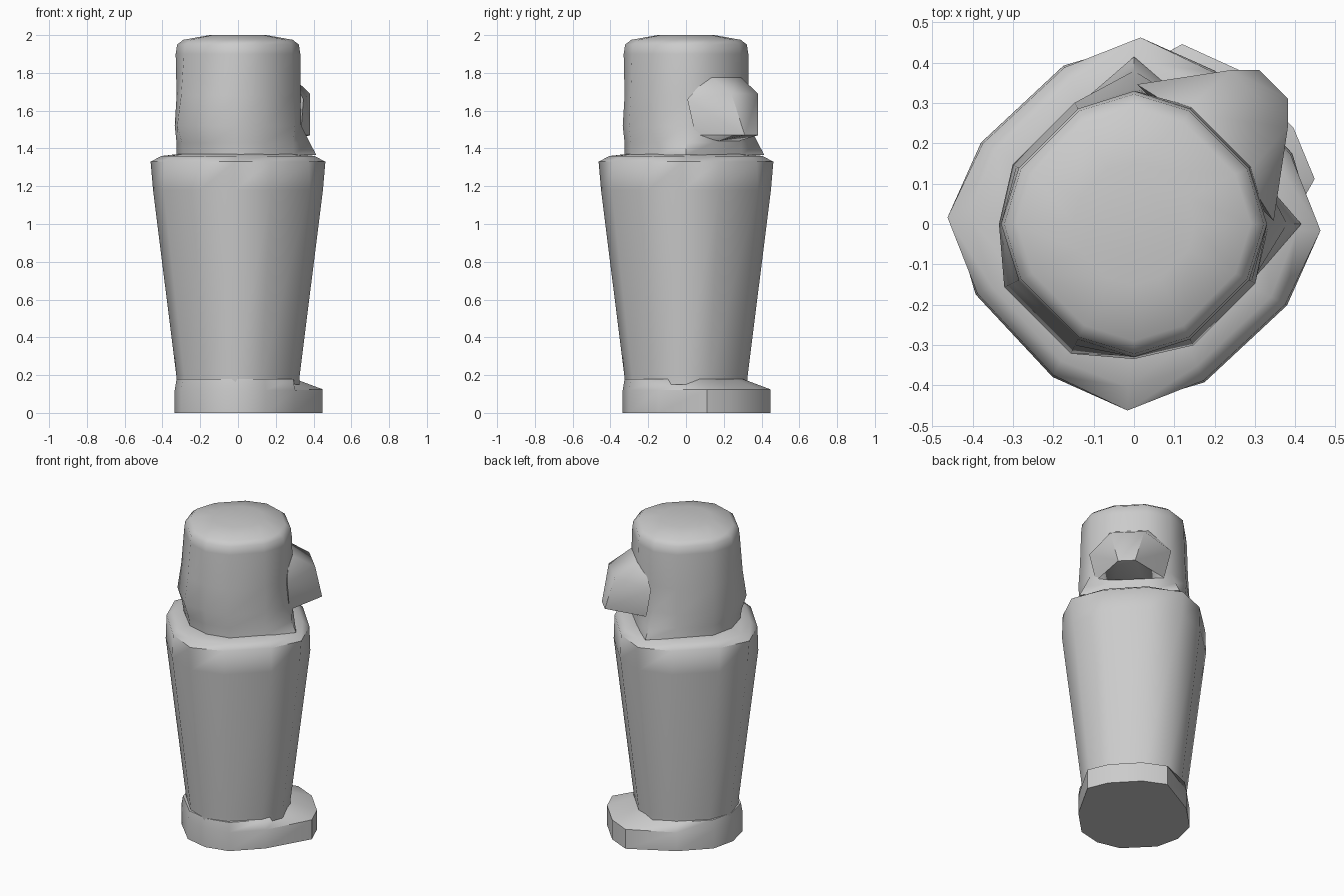
import bpy, bmesh, math
from mathutils import Vector

cube = bpy.data.objects.get("Cube")
if cube:
    bpy.data.objects.remove(cube)

stone = bpy.data.materials.new("grey stone")
stone.use_nodes = True
GREY = (0.6, 0.6, 0.6, 1)
stone.diffuse_color = GREY
stone.node_tree.nodes["Principled BSDF"].inputs["Base Color"].default_value = GREY

# Twelve slightly squared-off directions shared by the round parts
ANGLES = [q * 90 + a for q in range(4) for a in (0, 26, 64)]


def finish(name, bm, angle):
    bmesh.ops.recalc_face_normals(bm, faces=bm.faces)
    mesh = bpy.data.meshes.new(name)
    bm.to_mesh(mesh)
    bm.free()
    mesh.materials.append(stone)
    obj = bpy.data.objects.new(name, mesh)
    bpy.context.collection.objects.link(obj)
    bpy.ops.object.select_all(action='DESELECT')
    obj.select_set(True)
    bpy.context.view_layer.objects.active = obj
    bpy.ops.object.shade_smooth_by_angle(angle=math.radians(angle))
    return obj


def loft(name, rings, angles=ANGLES, twist=0, angle=50):
    """Skin a stack of rings; each ring maps an angle to (radius, z)."""
    bm = bmesh.new()
    loops = []
    for ring in rings:
        loop = []
        for a in angles:
            r, z = ring(a)
            t = math.radians(a + twist)
            loop.append(bm.verts.new((r * math.cos(t), r * math.sin(t), z)))
        loops.append(loop)
    n = len(angles)
    for low, high in zip(loops, loops[1:]):
        for i in range(n):
            j = (i + 1) % n
            bm.faces.new((low[i], low[j], high[j], high[i]))
    bm.faces.new(loops[0])
    bm.faces.new(loops[-1])
    return finish(name, bm, angle)


def ring(axis_r, corner_r, z):
    return lambda a: (axis_r if a % 90 == 0 else corner_r, z)


# Tapered jar body with rounded shoulders
loft("jar_body", [
    ring(.325, .31, .15), ring(.327, .312, .2), ring(.45, .43, 1.18),
    ring(.463, .425, 1.33), ring(.405, .385, 1.36), ring(.32, .32, 1.37),
], twist=-2)

# Foot plinth, pushed out toward the face side
FOOT_ANGLES = [14, 31, 56, 75, 116, 154, 180, 206, 244, 270, 296, 334]


def is_toe(a):
    return a < 90


def foot(back_r, toe_r, back_z, toe_z):
    return lambda a: (toe_r, toe_z) if is_toe(a) else (back_r, back_z)


loft("foot_plinth", [
    foot(.335, .462, 0, 0), foot(.335, .462, .12, .125),
    foot(.325, .31, .18, .18),
], FOOT_ANGLES)


# Head with a flared hood at the back and two points over the shoulders
def hood(front_r, rear_r, point_r, z):
    def at(a):
        if a in (0, 90):
            return point_r, z
        return (rear_r if 180 < a < 270 else front_r), z
    return at


loft("head", [
    hood(.325, .32, .415, 1.365), hood(.325, .33, .38, 1.43),
    hood(.335, .358, .335, 1.52), hood(.325, .335, .33, 1.68),
    ring(.33, .318, 1.9), ring(.322, .312, 1.95),
    ring(.29, .28, 1.975), ring(.15, .15, 2.0),
], angle=65)

# Blunt muzzle: (forward, half width, height), mirrored across the face
forward = Vector((1, 1, 0)).normalized()
side = Vector((-1, 1, 0)).normalized()
muzzle = bmesh.new()
for d, t, z in [(.28, .11, 1.79), (.44, .1, 1.69), (.49, .05, 1.47),
                (.25, .24, 1.66), (.27, .2, 1.47), (.32, .08, 1.44)]:
    for s in (-1, 1):
        muzzle.verts.new(forward * d + side * t * s + Vector((0, 0, z)))
bmesh.ops.convex_hull(muzzle, input=muzzle.verts)
finish("muzzle", muzzle, 55)
